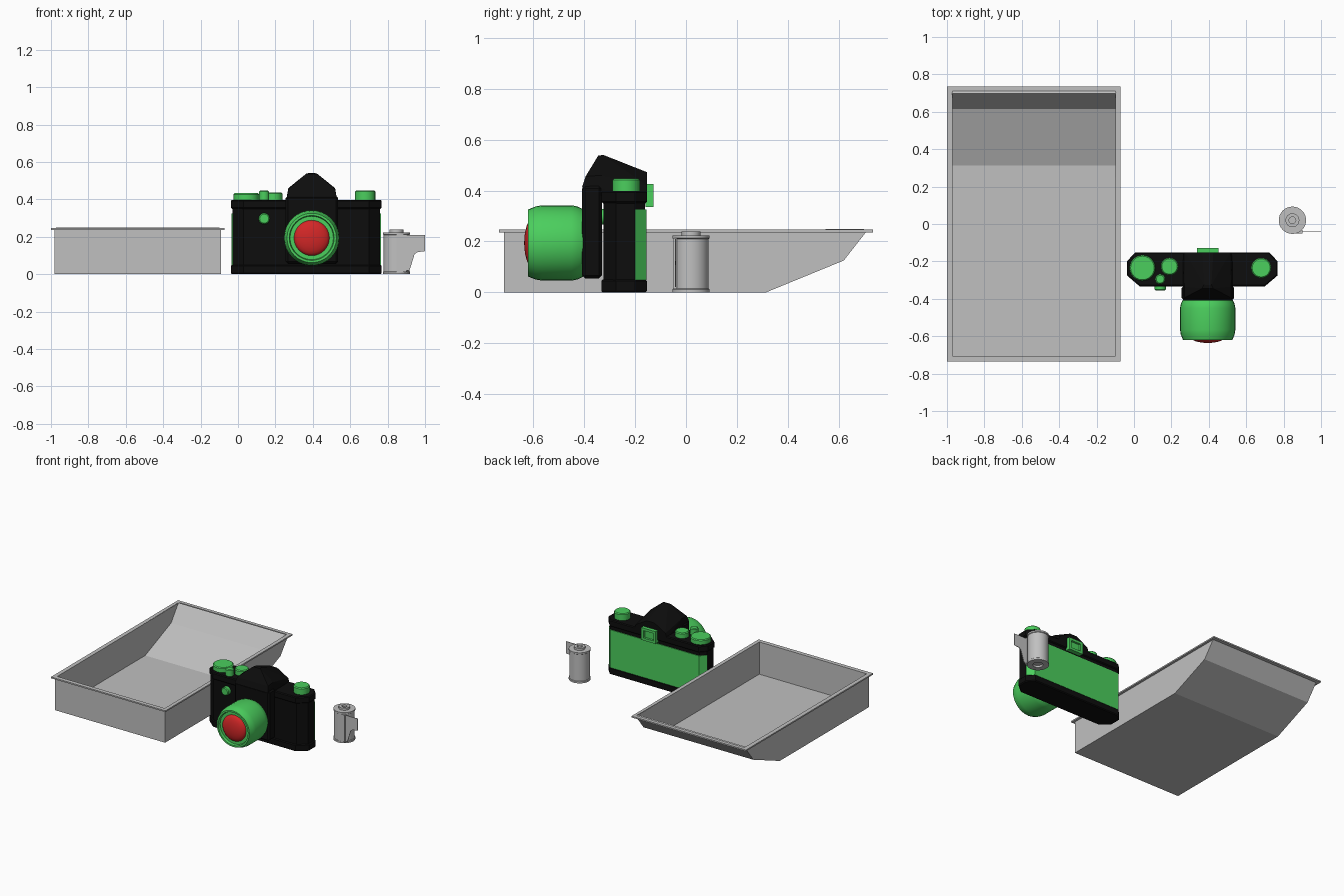
import bpy, bmesh, math
from mathutils import Matrix, Vector

cube = bpy.data.objects.get("Cube")
if cube:
    bpy.data.objects.remove(cube, do_unlink=True)


def material(name, r, g, b):
    m = bpy.data.materials.new(name)
    m.use_nodes = True
    m.diffuse_color = (r, g, b, 1)
    m.node_tree.nodes["Principled BSDF"].inputs["Base Color"].default_value = (r, g, b, 1)
    return m


BLACK = material("black", 0.004, 0.004, 0.004)
GREEN = material("green", 0.07, 0.62, 0.11)
RED = material("red", 0.65, 0.02, 0.02)
GREY = material("grey", 0.53, 0.53, 0.53)


def finish(name, bm, mat, smooth=False, bevel=0):
    bmesh.ops.recalc_face_normals(bm, faces=bm.faces)
    me = bpy.data.meshes.new(name)
    bm.to_mesh(me)
    bm.free()
    me.materials.append(mat)
    ob = bpy.data.objects.new(name, me)
    bpy.context.collection.objects.link(ob)
    if bevel:
        mod = ob.modifiers.new("Bevel", "BEVEL")
        mod.width, mod.segments = bevel, 1
        mod.limit_method, mod.angle_limit = "ANGLE", math.radians(50)
    if smooth:
        bpy.ops.object.select_all(action="DESELECT")
        ob.select_set(True)
        bpy.context.view_layer.objects.active = ob
        bpy.ops.object.shade_smooth_by_angle(angle=math.radians(35))
    return ob


def prism(name, outline, lo, hi, mat, axis="z", bevel=0):
    """Extrude a flat outline along z (points x, y) or along y (points x, z)."""
    bm = bmesh.new()
    place = (lambda p, h: (p[0], p[1], h)) if axis == "z" else (lambda p, h: (p[0], h, p[1]))
    face = bm.faces.new([bm.verts.new(place(p, lo)) for p in outline])
    out = bmesh.ops.extrude_face_region(bm, geom=[face])
    verts = [v for v in out["geom"] if isinstance(v, bmesh.types.BMVert)]
    bmesh.ops.translate(bm, verts=verts, vec=Vector(place((0, 0), hi - lo)))
    return finish(name, bm, mat, bevel=bevel)


def rect(x0, x1, y0, y1):
    return [(x0, y0), (x1, y0), (x1, y1), (x0, y1)]


def frame(name, outer, inner, lo, hi, mat, axis="z"):
    """Rectangular ring with a hole through it."""
    bm = bmesh.new()
    place = (lambda p, h: (p[0], p[1], h)) if axis == "z" else (lambda p, h: (p[0], h, p[1]))
    loops = [[bm.verts.new(place(p, h)) for p in r]
             for r, h in ((outer, lo), (outer, hi), (inner, hi), (inner, lo))]
    for k in range(4):
        a, b = loops[k], loops[(k + 1) % 4]
        for i in range(4):
            j = (i + 1) % 4
            bm.faces.new((a[i], a[j], b[j], b[i]))
    return finish(name, bm, mat)


def lathe(name, profile, centre, mat, facing="up", steps=32):
    """Spin (radius, height) points; facing front turns the height axis to -y."""
    bm = bmesh.new()
    vs = [bm.verts.new((r, 0, h)) for r, h in profile]
    es = [bm.edges.new(pair) for pair in zip(vs, vs[1:])]
    bmesh.ops.spin(bm, geom=vs + es, cent=(0, 0, 0), axis=(0, 0, 1),
                   angle=math.tau, steps=steps)
    bmesh.ops.remove_doubles(bm, verts=bm.verts, dist=0.0005)
    turn = Matrix.Rotation(math.pi / 2, 4, "X") if facing == "front" else Matrix()
    bm.transform(Matrix.Translation(centre) @ turn)
    return finish(name, bm, mat, smooth=True)


def knob(name, centre, r, h, facing="up"):
    c = min(0.006, h / 4)
    return lathe(name, [(0, 0), (r, 0), (r, h - c), (r - c, h), (0, h)],
                 centre, GREEN, facing, 24)


# Developing tray: open shell with sloping pouring end, plus a flat rim
side = [(-0.715, 0.24), (-0.715, 0), (0.315, 0), (0.62, 0.125), (0.71, 0.24)]
bm = bmesh.new()
right, left = [[bm.verts.new((x, y, z)) for y, z in side] for x in (-0.98, -0.09)]
bm.faces.new(right)
bm.faces.new(left[::-1])
for i in range(len(side) - 1):
    bm.faces.new((right[i + 1], right[i], left[i], left[i + 1]))
tray = finish("tray", bm, GREY)
shell = tray.modifiers.new("Solidify", "SOLIDIFY")
shell.thickness, shell.offset, shell.use_even_offset = 0.01, -1, True
frame("tray_rim", rect(-1, -0.073, -0.735, 0.735), rect(-0.97, -0.1, -0.705, 0.71),
      0.236, 0.246, GREY)


# Camera body: base plate, slightly inset middle, top plate
def body_outline(d):
    half = [(0.335, -0.333 + d), (0.403 - d, -0.275), (0.403 - d, -0.2), (0.36, -0.153 - d)]
    return [(0.365 + x, y) for x, y in half] + [(0.365 - x, y) for x, y in half[::-1]]


prism("base_plate", body_outline(0), 0, 0.05, BLACK, bevel=0.006)
prism("body_middle", body_outline(0.008), 0.045, 0.355, BLACK)
prism("top_plate", body_outline(0), 0.35, 0.398, BLACK, bevel=0.006)

# Green back door wrapping round the rear corners
door = [p for p in body_outline(0.003) if p[1] > -0.25]
prism("back_door", door, 0.048, 0.325, GREEN)

# Lens mount block and pentaprism housing
prism("mount_block", rect(0.255, 0.535, 0.055, 0.42), -0.408, -0.33, BLACK, "y", bevel=0.012)
cx = 0.394
bm = bmesh.new()
for s in (-1, 1):
    for x, y, z in ((0.133, -0.4, 0.38), (0.133, -0.153, 0.38), (0.125, -0.395, 0.455),
                    (0.133, -0.408, 0.415), (0.125, -0.335, 0.46), (0.12, -0.153, 0.42),
                    (0.03, -0.345, 0.537), (0.02, -0.325, 0.54), (0.03, -0.153, 0.472)):
        bm.verts.new((cx + s * x, y, z))
bmesh.ops.convex_hull(bm, input=bm.verts)
finish("prism_housing", bm, BLACK)

# Eyepiece on the back
frame("eyepiece_frame", rect(0.336, 0.452, 0.335, 0.425), rect(0.354, 0.434, 0.353, 0.407),
      -0.16, -0.127, GREEN, "y")
prism("eyepiece_glass", rect(0.35, 0.438, 0.35, 0.41), -0.16, -0.143, GREEN, "y")

# Lens barrel with recessed front ring and a domed glass
lathe("lens_barrel", [(0, 0), (0.133, 0), (0.143, 0.02), (0.148, 0.045), (0.148, 0.16),
                      (0.144, 0.185), (0.132, 0.215), (0.12, 0.215), (0.116, 0.198),
                      (0, 0.198)], (cx, -0.405, 0.194), GREEN, "front")
dome = [(0.095 * math.cos(a), 0.034 * math.sin(a))
        for a in (math.pi / 2 * i / 6 for i in range(7))]
lathe("lens_glass", dome, (cx, -0.602, 0.194), RED, "front")

# Dials and buttons
knob("shutter_dial", (0.045, -0.235, 0.395), 0.069, 0.038)
knob("counter_dial", (0.19, -0.227, 0.395), 0.047, 0.042)
knob("shutter_button", (0.14, -0.295, 0.395), 0.027, 0.052)
knob("rewind_knob", (0.68, -0.235, 0.395), 0.054, 0.052)
knob("front_button", (0.14, -0.32, 0.297), 0.03, 0.036, "front")

# Film canister: capped cylinder with spool hubs
lathe("film_canister", [(0, 0.012), (0.03, 0.012), (0.034, 0), (0.073, 0), (0.073, 0.012),
                        (0.069, 0.015), (0.069, 0.21), (0.073, 0.213), (0.073, 0.224),
                        (0.037, 0.224), (0.037, 0.24), (0.018, 0.24), (0.018, 0.225),
                        (0, 0.225)], (0.847, 0.02, 0), GREY)

# Film slot lip and the protruding film leader
prism("film_slot", [(0.847, -0.052), (0.9, -0.052), (0.903, -0.035), (0.86, -0.04)],
      0.013, 0.213, GREY)
prism("film_leader", [(0.86, 0.02), (0.917, 0.02), (0.944, 0.107), (0.96, 0.118),
                      (1, 0.123), (1, 0.21), (0.86, 0.21)], -0.044, -0.04, GREY, "y")
